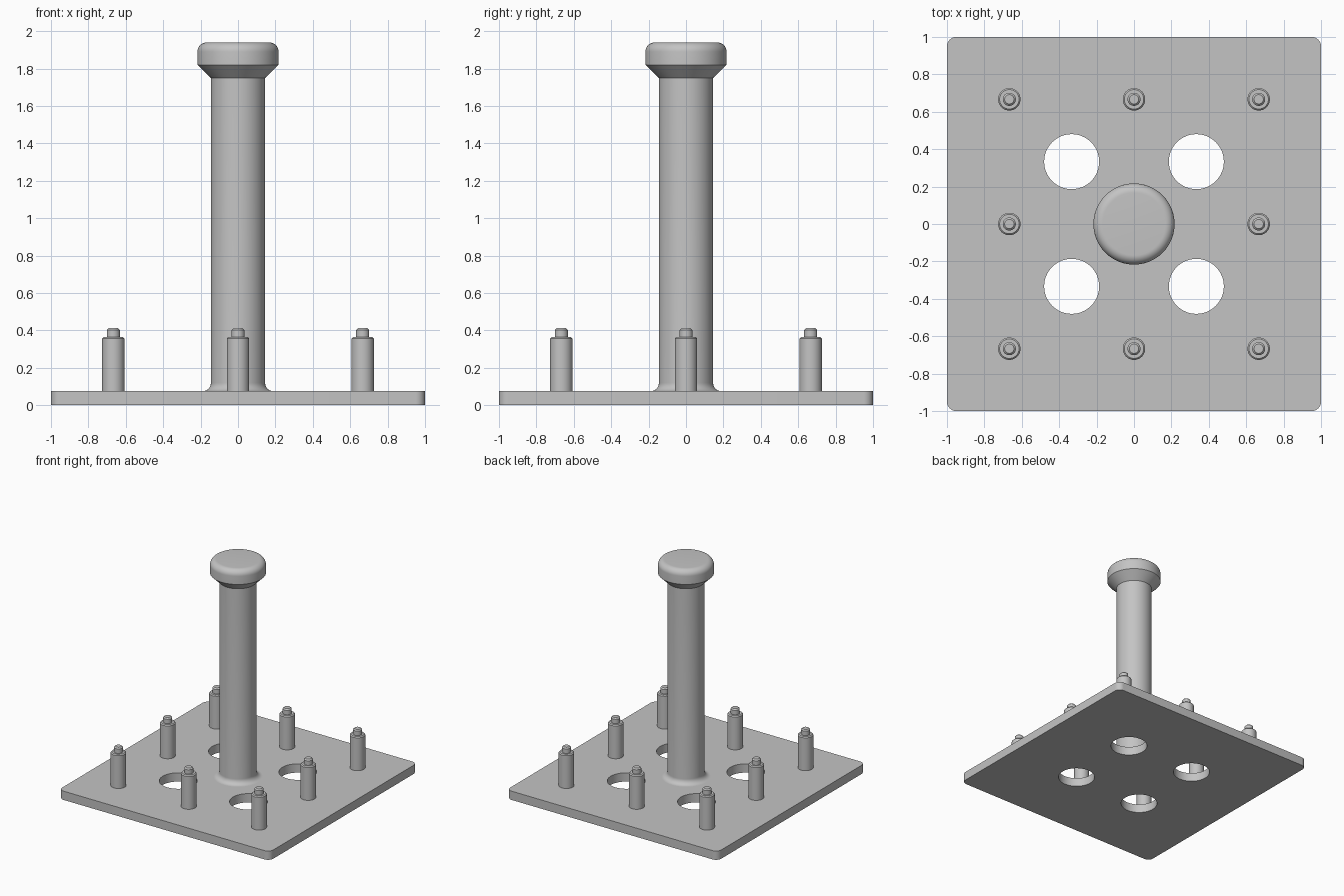
import bpy, bmesh
from math import sin, cos, pi, radians
from mathutils import Matrix, Vector

cube = bpy.data.objects.get("Cube")
if cube:
    bpy.data.objects.remove(cube)

T = 0.075  # plate thickness

grey = bpy.data.materials.new("plain_grey")
grey.use_nodes = True
grey.diffuse_color = (0.55, 0.55, 0.55, 1)
grey.node_tree.nodes["Principled BSDF"].inputs["Base Color"].default_value = grey.diffuse_color


def arc(cx, cy, r, a0, a1, n):
    """Points on an arc, angles in degrees."""
    angles = [radians(a0 + (a1 - a0) * i / n) for i in range(n + 1)]
    return [(cx + r * cos(a), cy + r * sin(a)) for a in angles]


def smooth(obj):
    bpy.ops.object.select_all(action='DESELECT')
    obj.select_set(True)
    bpy.context.view_layer.objects.active = obj
    bpy.ops.object.shade_smooth_by_angle(angle=radians(30))


def lathe(name, profile, x=0, y=0, sides=64):
    """Spin a (radius, height) profile, running from axis to axis, around z."""
    bm = bmesh.new()
    verts = [bm.verts.new((r, 0, z)) for r, z in profile]
    edges = [bm.edges.new(pair) for pair in zip(verts, verts[1:])]
    bmesh.ops.spin(bm, geom=verts + edges, cent=(0, 0, 0), axis=(0, 0, 1),
                   angle=2 * pi, steps=sides)
    bmesh.ops.remove_doubles(bm, verts=bm.verts, dist=1e-4)
    bmesh.ops.recalc_face_normals(bm, faces=bm.faces)
    mesh = bpy.data.meshes.new(name)
    bm.to_mesh(mesh)
    bm.free()
    mesh.materials.append(grey)
    obj = bpy.data.objects.new(name, mesh)
    obj.location = (x, y, 0)
    bpy.context.collection.objects.link(obj)
    smooth(obj)


# Base plate: rounded square outline with four round holes, extruded
corner = 0.05
c = 1 - corner
outline = []
for k, (sx, sy) in enumerate([(1, 1), (-1, 1), (-1, -1), (1, -1)]):
    outline += arc(sx * c, sy * c, corner, 90 * k, 90 * k + 90, 8)
holes = [arc(x, y, 0.147, 0, 360, 64)[:-1]
         for x in (-1 / 3, 1 / 3) for y in (-1 / 3, 1 / 3)]

curve = bpy.data.curves.new("base_plate", 'CURVE')
curve.dimensions = '2D'
curve.fill_mode = 'BOTH'
curve.extrude = T / 2
for loop in [outline] + holes:
    spline = curve.splines.new('POLY')
    spline.points.add(len(loop) - 1)
    for point, (x, y) in zip(spline.points, loop):
        point.co = (x, y, 0, 1)
    spline.use_cyclic_u = True
curve.materials.append(grey)
plate = bpy.data.objects.new("base_plate", curve)
bpy.context.collection.objects.link(plate)
bpy.ops.object.select_all(action='DESELECT')
plate.select_set(True)
bpy.context.view_layer.objects.active = plate
bpy.ops.object.convert(target='MESH')
plate = bpy.context.object
bm = bmesh.new()
bm.from_mesh(plate.data)
bmesh.ops.remove_doubles(bm, verts=bm.verts, dist=1e-4)
bmesh.ops.translate(bm, verts=bm.verts, vec=(0, 0, T / 2))
bmesh.ops.recalc_face_normals(bm, faces=bm.faces)
bm.to_mesh(plate.data)
bm.free()
smooth(plate)

# Centre post: fillet at the foot, flared head with a rounded rim
R, HEAD, FIL, TOP = 0.145, 0.217, 0.045, 1.94
post = [(0, T - 0.02), (R + FIL, T - 0.02)]
post += arc(R + FIL, T + FIL, FIL, 270, 180, 10)
post += [(R, 1.75), (HEAD, 1.82)]
post += arc(HEAD - 0.05, TOP - 0.05, 0.05, 0, 90, 10)
post += [(0, TOP)]
lathe("centre_post", post, sides=96)

# Eight stepped pins around the post
pin = [(0, T - 0.02), (0.06, T - 0.02), (0.06, 0.356), (0.052, 0.364),
       (0.035, 0.364), (0.035, 0.402), (0.025, 0.412), (0, 0.412)]
for i in (-1, 0, 1):
    for j in (-1, 0, 1):
        if i or j:
            lathe("pin", pin, i * 2 / 3, j * 2 / 3, sides=48)
